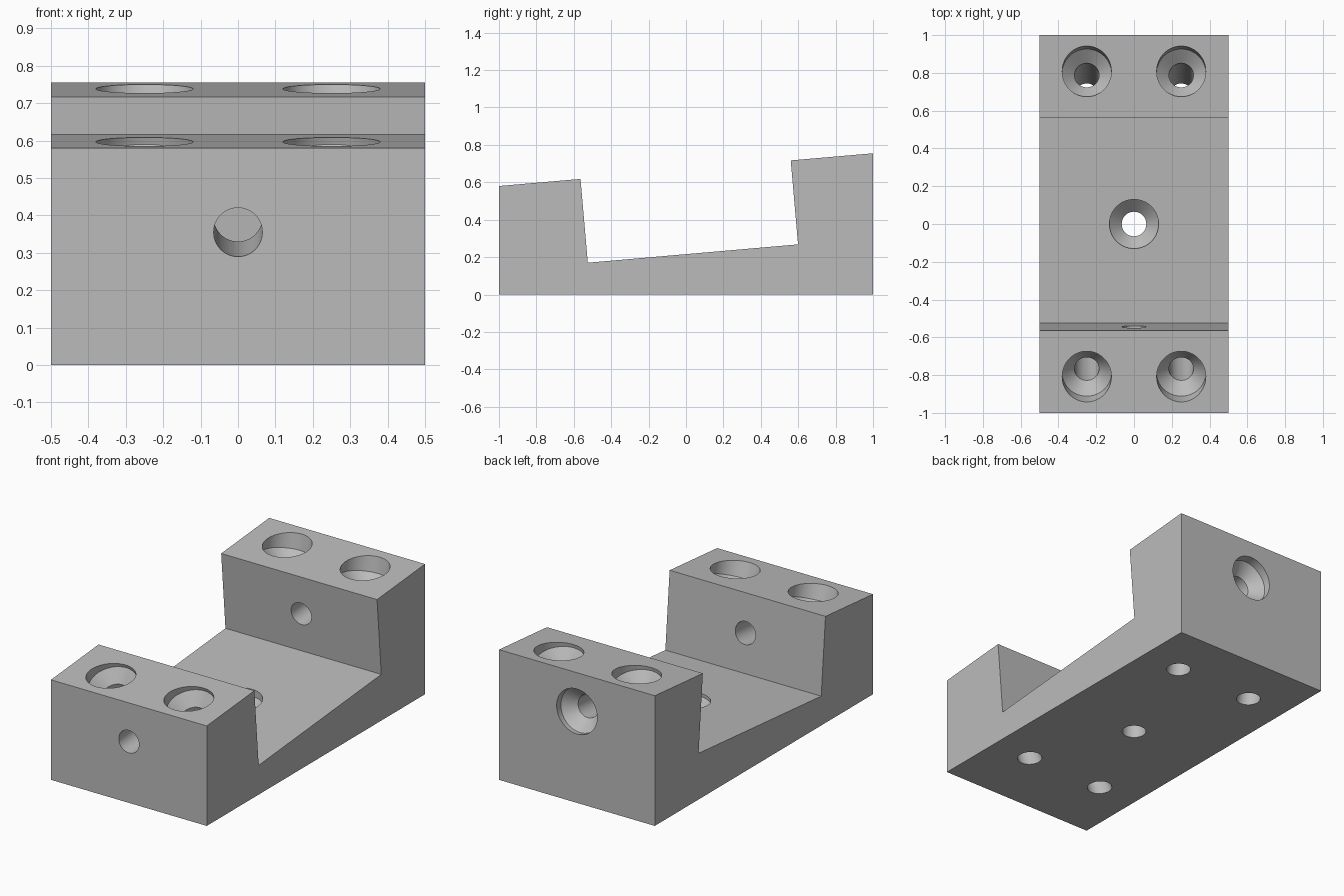
import bpy, bmesh
from math import radians, tan
from mathutils import Matrix

if "Cube" in bpy.data.objects:
    bpy.data.objects.remove(bpy.data.objects["Cube"])

TILT = 5                    # slope of the channel, degrees
HEAD_R, HOLE_R = 0.13, 0.065

steel = bpy.data.materials.new("plain grey")
steel.use_nodes = True
grey = (0.5, 0.5, 0.5, 1)
steel.diffuse_color = grey
steel.node_tree.nodes["Principled BSDF"].inputs["Base Color"].default_value = grey


def make_object(name, bm):
    bmesh.ops.recalc_face_normals(bm, faces=bm.faces)
    mesh = bpy.data.meshes.new(name)
    bm.to_mesh(mesh)
    bm.free()
    mesh.materials.append(steel)
    obj = bpy.data.objects.new(name, mesh)
    bpy.context.collection.objects.link(obj)
    return obj


def screw_cutter(name, place, angle, bore, length, sides=64):
    """Counterbore, 45 degree countersink and shank hole; local z points out."""
    profile = [(HEAD_R, 0.2), (HEAD_R, -bore),
               (HOLE_R, -bore - HEAD_R + HOLE_R), (HOLE_R, -length)]
    bm = bmesh.new()
    rings = []
    for r, z in profile:
        ring = bmesh.ops.create_circle(bm, segments=sides, radius=r,
                                       matrix=Matrix.Translation((0, 0, z)))
        rings.append(ring["verts"])
    for a, b in zip(rings, rings[1:]):
        for i in range(sides):
            j = (i + 1) % sides
            bm.faces.new((a[i], a[j], b[j], b[i]))
    bm.faces.new(rings[0])
    bm.faces.new(rings[-1])
    bm.transform(Matrix.Translation(place) @ Matrix.Rotation(radians(angle), 4, "X"))
    cutter = make_object(name, bm)
    cutter.hide_render = True
    return cutter


# Tilted channel block, extruded across its width
side = [(-1, 0), (1, 0), (1, 0.755), (0.56, 0.717), (0.599, 0.268),
        (-0.525, 0.17), (-0.564, 0.618), (-1, 0.58)]
bm = bmesh.new()
face = bm.faces.new([bm.verts.new((-0.5, y, z)) for y, z in side])
extruded = bmesh.ops.extrude_face_region(bm, geom=[face])
bmesh.ops.translate(bm, vec=(1, 0, 0),
                    verts=[v for v in extruded["geom"] if isinstance(v, bmesh.types.BMVert)])
block = make_object("channel_block", bm)

# Splayed mounting holes in both walls
cutters = []
for x in (-0.25, 0.25):
    cutters.append(screw_cutter("front_hole_cutter", (x, -0.808, 0.597), TILT + 15, 0.055, 1))
    cutters.append(screw_cutter("back_hole_cutter", (x, 0.808, 0.738), TILT - 15, 0.055, 1))

# Vertical floor hole, and the long cross hole following the slope
cutters.append(screw_cutter("floor_hole_cutter", (0, 0, 0.2165), 0, 0.03, 0.5))
cutters.append(screw_cutter("long_hole_cutter", (0, 1, 0.355 + 2 * tan(radians(TILT))),
                            TILT - 90, 0.04, 2.4))

bpy.context.view_layer.objects.active = block
for cutter in cutters:
    cut = block.modifiers.new(cutter.name, "BOOLEAN")
    cut.operation = "DIFFERENCE"
    cut.solver = "EXACT"
    cut.object = cutter
    bpy.ops.object.modifier_apply(modifier=cut.name)
for cutter in cutters:
    bpy.data.objects.remove(cutter)

bpy.ops.object.select_all(action="DESELECT")
block.select_set(True)
bpy.ops.object.shade_smooth_by_angle(angle=radians(30))
